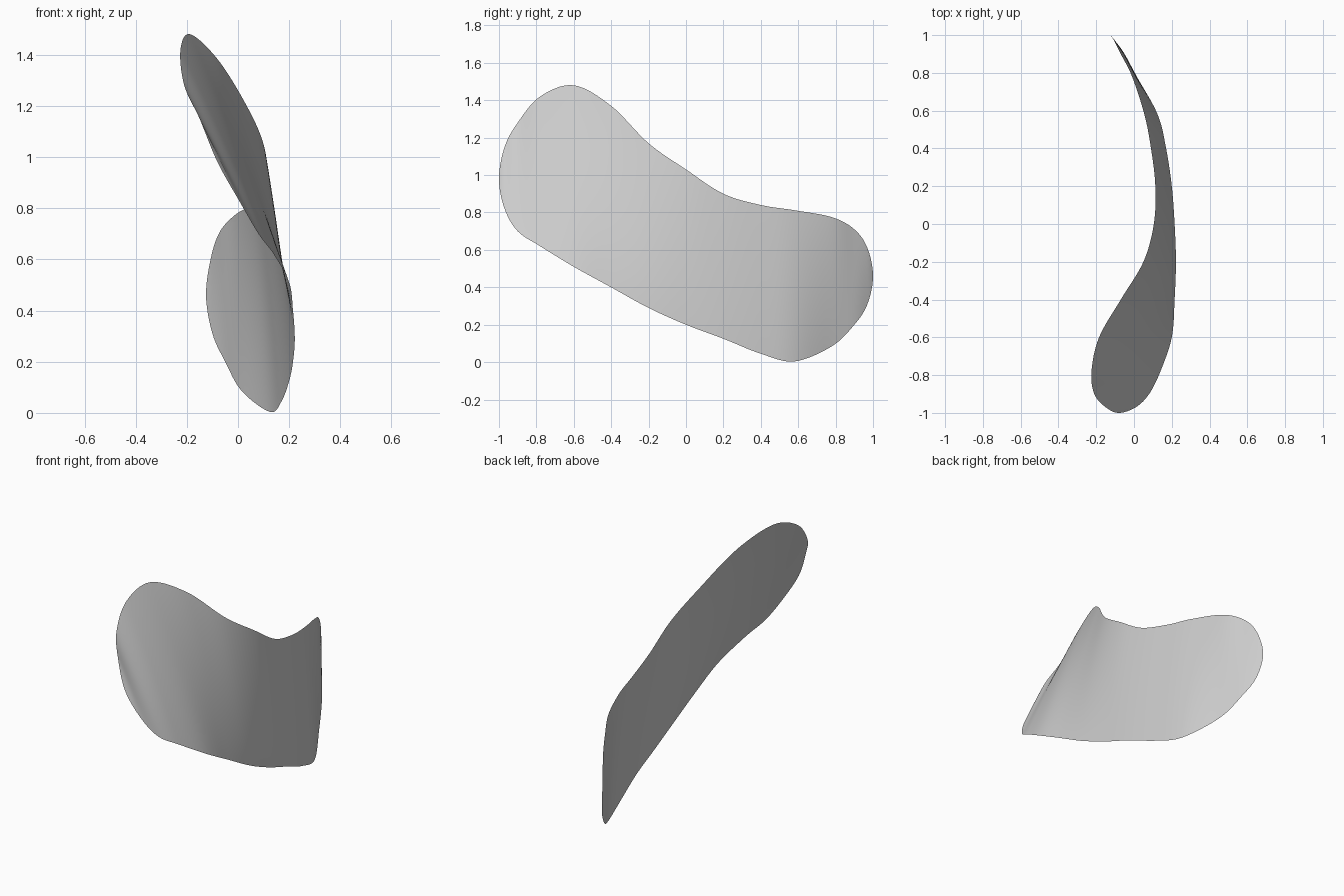
import bpy
import bmesh
from mathutils import Vector

cube = bpy.data.objects.get("Cube")
if cube:
    bpy.data.objects.remove(cube, do_unlink=True)

STEPS = 8      # subdivisions between stations along the length
ROWS = 28      # subdivisions from lower edge to upper edge
BULGE = 0.012  # slight crown across the sheet

# Stations along the length: y, lower z, upper z, lower x, upper x
stations = [
    (-1.0, 0.98, 0.98, -0.08, -0.08),
    (-0.97, 0.82, 1.15, 0.01, -0.15),
    (-0.9, 0.7, 1.28, 0.08, -0.21),
    (-0.78, 0.62, 1.42, 0.14, -0.225),
    (-0.6, 0.51, 1.48, 0.2, -0.185),
    (-0.4, 0.4, 1.37, 0.215, -0.07),
    (-0.2, 0.29, 1.17, 0.222, 0.05),
    (0.0, 0.2, 1.03, 0.215, 0.105),
    (0.2, 0.125, 0.9, 0.2, 0.113),
    (0.4, 0.045, 0.84, 0.17, 0.09),
    (0.58, 0.004, 0.812, 0.125, 0.055),
    (0.78, 0.085, 0.775, 0.015, -0.01),
    (0.9, 0.2, 0.71, -0.05, -0.07),
    (0.97, 0.31, 0.61, -0.1, -0.105),
    (1.0, 0.46, 0.46, -0.125, -0.125),
]


def swapped(s):
    """Mirror a station over its end so the outline rounds off smoothly."""
    return (s[0], s[2], s[1], s[4], s[3])


def spline(a, b, c, d, t):
    return 0.5 * (2 * b + (c - a) * t + (2 * a - 5 * b + 4 * c - d) * t ** 2
                  + (3 * b - a - 3 * c + d) * t ** 3)


# Smooth interpolation of the stations
padded = [swapped(stations[1])] + stations + [swapped(stations[-2])]
sections = []
for i in range(len(stations) - 1):
    for k in range(STEPS):
        sections.append([spline(*vals, k / STEPS) for vals in zip(*padded[i:i + 4])])
sections.append(list(stations[-1]))

# Curved sheet lofted between the lower and upper edges
bm = bmesh.new()
grid = []
for y, z0, z1, x0, x1 in sections:
    column = []
    for j in range(ROWS + 1):
        t = j / ROWS
        crown = BULGE * 4 * t * (1 - t) * (z1 - z0) ** 2
        column.append(bm.verts.new(Vector((x0 + (x1 - x0) * t + crown, y, z0 + (z1 - z0) * t))))
    grid.append(column)
for left, right in zip(grid, grid[1:]):
    for j in range(ROWS):
        bm.faces.new((left[j], right[j], right[j + 1], left[j + 1]))
bmesh.ops.remove_doubles(bm, verts=bm.verts, dist=0.0001)
mesh = bpy.data.meshes.new("curved_sheet")
bm.to_mesh(mesh)
bm.free()
mesh.shade_smooth()

# Plain grey finish
grey = bpy.data.materials.new("light_grey")
grey.use_nodes = True
colour = (0.6, 0.6, 0.6, 1.0)
grey.diffuse_color = colour
grey.node_tree.nodes["Principled BSDF"].inputs["Base Color"].default_value = colour
mesh.materials.append(grey)

sheet = bpy.data.objects.new("curved_sheet", mesh)
bpy.context.collection.objects.link(sheet)
